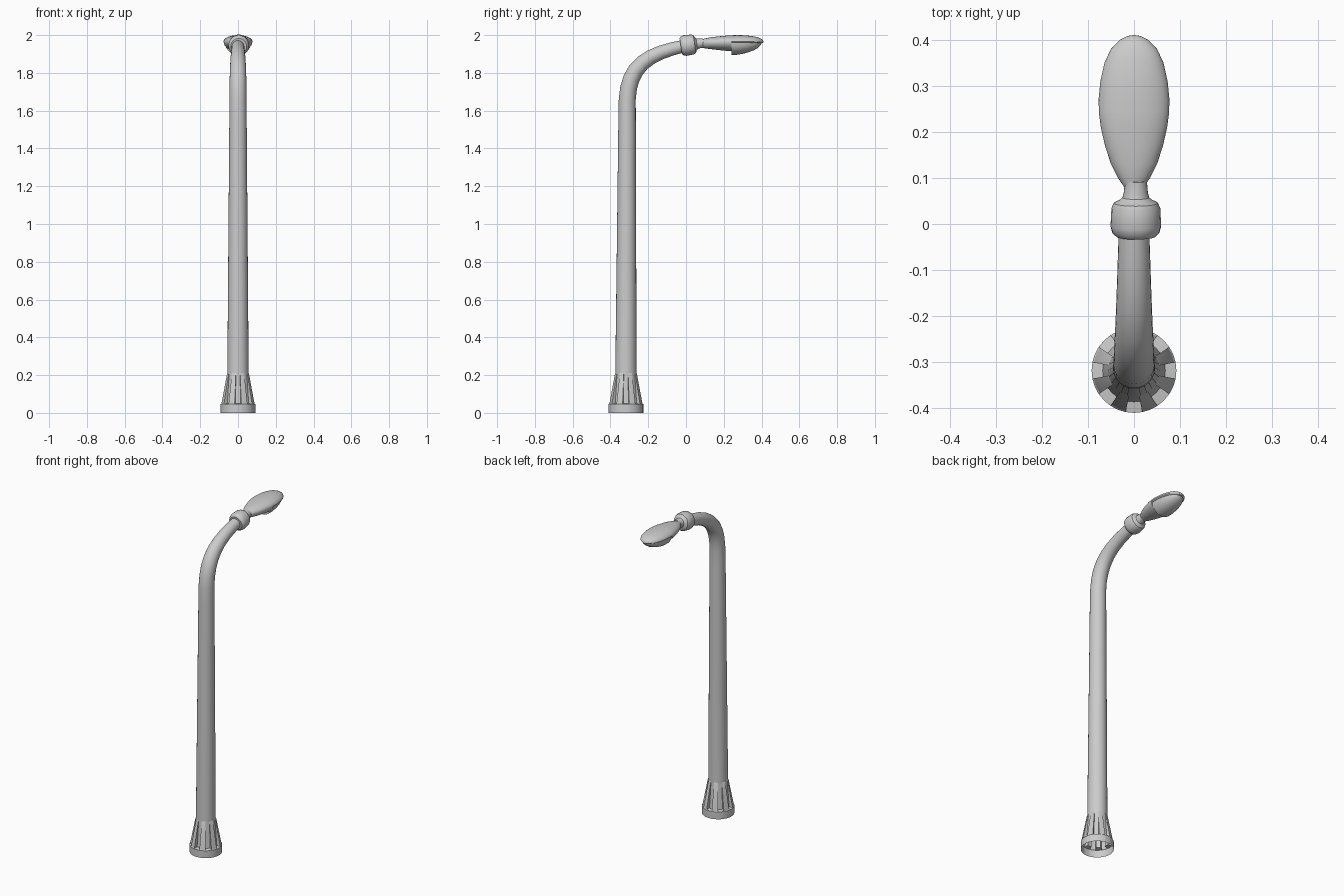
import bpy, bmesh, math
from mathutils import Vector

if "Cube" in bpy.data.objects:
    bpy.data.objects.remove(bpy.data.objects["Cube"])

POLE_Y = -0.318


def loft(name, rings, cap_start=False, cap_end=False, angle=35):
    """Skin a list of equal-length point rings."""
    bm = bmesh.new()
    loops = [[bm.verts.new(p) for p in ring] for ring in rings]
    n = len(loops[0])
    for a, b in zip(loops, loops[1:]):
        for i in range(n):
            j = (i + 1) % n
            bm.faces.new((a[i], a[j], b[j], b[i]))
    if cap_start:
        bm.faces.new(loops[0][::-1])
    if cap_end:
        bm.faces.new(loops[-1])
    bmesh.ops.remove_doubles(bm, verts=bm.verts, dist=0.0001)
    bmesh.ops.recalc_face_normals(bm, faces=bm.faces)
    me = bpy.data.meshes.new(name)
    bm.to_mesh(me)
    bm.free()
    ob = bpy.data.objects.new(name, me)
    bpy.context.collection.objects.link(ob)
    bpy.ops.object.select_all(action='DESELECT')
    ob.select_set(True)
    bpy.context.view_layer.objects.active = ob
    bpy.ops.object.shade_smooth_by_angle(angle=math.radians(angle))
    return ob


def circle(center, tangent, r, n=24):
    """Ring around a point on a path lying in the YZ plane."""
    t = Vector(tangent).normalized()
    x = Vector((1, 0, 0))
    up = t.cross(x)
    return [Vector(center) + r * (math.cos(a) * x + math.sin(a) * up)
            for a in (2 * math.pi * i / n for i in range(n))]


def sweep(name, path, **kw):
    """Tube along (y, z, radius) stations."""
    pts = [Vector((0, y, z)) for y, z, r in path]
    rings = []
    for i, p in enumerate(pts):
        t = pts[min(i + 1, len(pts) - 1)] - pts[max(i - 1, 0)]
        rings.append(circle(p, t, path[i][2]))
    return loft(name, rings, **kw)


# Tapered pole with the curved arm at the top
sweep("pole", [
    (POLE_Y, 0.20, 0.0565), (-0.312, 1.55, 0.046), (-0.311, 1.66, 0.045),
    (-0.304, 1.72, 0.0445), (-0.289, 1.77, 0.044), (-0.265, 1.815, 0.043),
    (-0.23, 1.853, 0.041), (-0.185, 1.884, 0.039), (-0.13, 1.909, 0.037),
    (-0.07, 1.928, 0.035), (-0.01, 1.942, 0.033)], angle=60)

# Flared hollow foot with eight recessed flutes
flutes = []
for k in range(8):
    for deg, rib in ((-11.25, 0), (0, 0), (11.25, 0), (11.25, 1), (22.5, 1), (33.75, 1)):
        flutes.append((math.radians(45 * k + deg), rib))


def foot_ring(z, recess, rib):
    return [Vector((math.cos(a) * (rib if on else recess),
                    POLE_Y + math.sin(a) * (rib if on else recess), z)) for a, on in flutes]


loft("foot", [foot_ring(*s) for s in (
    (0.0, 0.092, 0.092), (0.046, 0.092, 0.0921), (0.05, 0.068, 0.089),
    (0.205, 0.0565, 0.0595), (0.212, 0.056, 0.0562))], angle=20)

# Collar and neck, revolved around a slightly tilted axis
axis = Vector((0, 1, 0.15)).normalized()
hub = Vector((0.004, 0.01, 1.947))
loft("collar", [circle(hub + axis * d, axis, r) for d, r in (
    (-0.038, 0.034), (-0.038, 0.042), (-0.03, 0.051), (-0.015, 0.055),
    (0.025, 0.053), (0.036, 0.048), (0.042, 0.036), (0.048, 0.029),
    (0.06, 0.026), (0.085, 0.024))], cap_start=True, cap_end=True)


def oval(y, w, top, rim, bottom, n=32):
    """Cross-section with different upper and lower half heights."""
    ring = []
    for i in range(n):
        a = 2 * math.pi * i / n
        h = top - rim if math.sin(a) >= 0 else rim - bottom
        ring.append(Vector((w * math.cos(a), y, rim + h * math.sin(a))))
    return ring


# Lamp head: full housing near the neck, thin hood over the lens
loft("lamp_head", [oval(*s) for s in (
    (0.08, 0.021, 1.976, 1.957, 1.934), (0.10, 0.035, 1.982, 1.959, 1.930),
    (0.13, 0.050, 1.988, 1.961, 1.926), (0.17, 0.063, 1.993, 1.963, 1.921),
    (0.21, 0.072, 1.997, 1.965, 1.917), (0.24, 0.076, 1.999, 1.965, 1.915),
    (0.241, 0.076, 1.999, 1.965, 1.953), (0.27, 0.077, 2.0, 1.965, 1.953),
    (0.31, 0.073, 1.999, 1.965, 1.953), (0.35, 0.064, 1.995, 1.965, 1.954),
    (0.38, 0.050, 1.989, 1.965, 1.955), (0.40, 0.030, 1.980, 1.965, 1.957),
    (0.408, 0.014, 1.972, 1.964, 1.959), (0.410, 0.002, 1.965, 1.964, 1.962))],
    cap_start=True, cap_end=True)

# Lens bulging beneath the hood
loft("lens", [oval(*s) for s in (
    (0.24, 0.068, 1.966, 1.960, 1.895), (0.27, 0.069, 1.966, 1.960, 1.896),
    (0.30, 0.067, 1.966, 1.960, 1.901), (0.33, 0.061, 1.966, 1.960, 1.909),
    (0.36, 0.051, 1.966, 1.960, 1.920), (0.38, 0.039, 1.966, 1.960, 1.932),
    (0.395, 0.022, 1.965, 1.960, 1.946), (0.40, 0.006, 1.963, 1.960, 1.956))],
    cap_start=True, cap_end=True)
